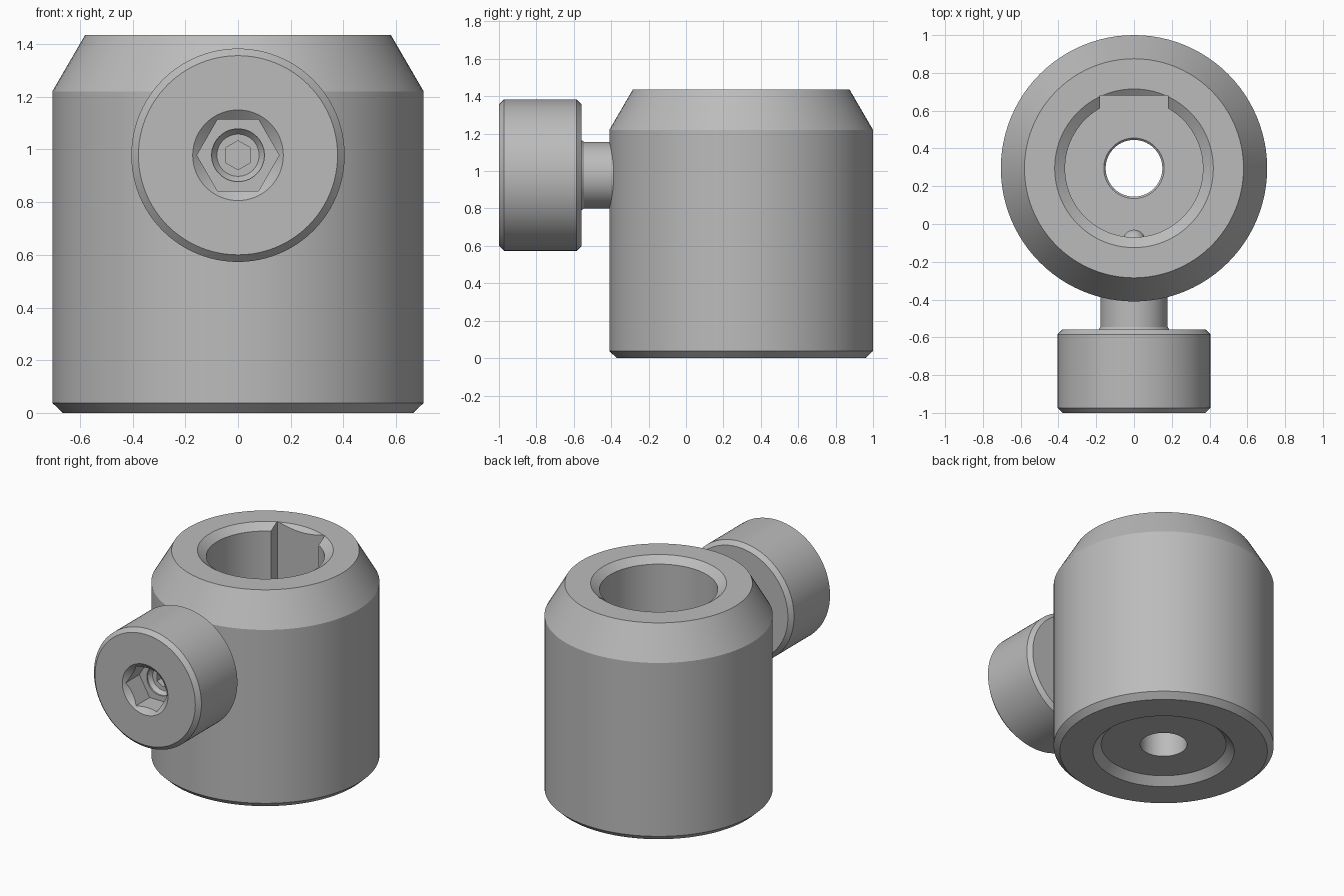
import bpy
import bmesh
import math
from mathutils import Matrix

SEGMENTS = 96
BODY_Y = 0.295      # axis of the collar
SCREW_Z = 0.978     # axis of the clamping knob

if "Cube" in bpy.data.objects:
    bpy.data.objects.remove(bpy.data.objects["Cube"], do_unlink=True)

steel = bpy.data.materials.new("grey steel")
steel.use_nodes = True
GREY = (0.5, 0.5, 0.5, 1)
steel.diffuse_color = GREY
steel.node_tree.nodes["Principled BSDF"].inputs["Base Color"].default_value = GREY

# Upright collar axis, and knob axis whose local z runs along +y
COLLAR = Matrix.Translation((0, BODY_Y, 0))
KNOB = Matrix.Translation((0, 0, SCREW_Z)) @ Matrix.Rotation(-math.pi / 2, 4, "X")


def finish(name, bm, matrix):
    bmesh.ops.transform(bm, matrix=matrix, verts=bm.verts)
    bmesh.ops.recalc_face_normals(bm, faces=bm.faces)
    mesh = bpy.data.meshes.new(name)
    bm.to_mesh(mesh)
    bm.free()
    mesh.materials.append(steel)
    obj = bpy.data.objects.new(name, mesh)
    bpy.context.collection.objects.link(obj)
    return obj


def lathe(name, profile, matrix, closed=False, segments=SEGMENTS, turn=0.0):
    """Spin (radius, height) points around the local z axis."""
    bm = bmesh.new()
    verts = [bm.verts.new((r, 0, h)) for r, h in profile]
    pairs = list(zip(verts, verts[1:]))
    if closed:
        pairs.append((verts[-1], verts[0]))
    edges = [bm.edges.new(p) for p in pairs]
    bmesh.ops.spin(bm, geom=verts + edges, axis=(0, 0, 1), cent=(0, 0, 0),
                   angle=math.tau, steps=segments)
    bmesh.ops.remove_doubles(bm, verts=bm.verts, dist=1e-5)
    return finish(name, bm, matrix @ Matrix.Rotation(turn, 4, "Z"))


def prism(name, radius, start, end, segments, turn=0.0):
    points = [(0, start), (radius, start), (radius, end), (0, end)]
    return lathe(name, points, KNOB, segments=segments, turn=turn)


def cut(obj, cutter):
    mod = obj.modifiers.new("cut", "BOOLEAN")
    mod.operation = "DIFFERENCE"
    mod.solver = "EXACT"
    mod.object = cutter
    select(obj)
    bpy.ops.object.modifier_apply(modifier=mod.name)
    bpy.data.objects.remove(cutter, do_unlink=True)


def select(obj):
    bpy.ops.object.select_all(action="DESELECT")
    obj.select_set(True)
    bpy.context.view_layer.objects.active = obj


# Collar: chamfered shell with a blind bore, drain hole and shallow base recess
FLOOR = 0.3
collar = lathe("collar", [
    (0.15, 0.05), (0.40, 0.05), (0.453, 0), (0.665, 0), (0.705, 0.038),
    (0.705, 1.22), (0.58, 1.435), (0.42, 1.435), (0.365, 1.395),
    (0.365, FLOOR), (0.16, FLOOR), (0.15, FLOOR - 0.01),
], COLLAR, closed=True)

# Keyway down the back of the bore
bm = bmesh.new()
bmesh.ops.create_cube(bm, size=1)
bottom, top = FLOOR + 0.004, 1.6
box = Matrix.Translation((0, 0.54, (bottom + top) / 2))
box = box @ Matrix.Diagonal((0.36, 0.28, top - bottom, 1))
cut(collar, finish("keyway_cutter", bm, box))

# Knob with neck, as one turned part
knob = lathe("clamp_knob", [
    (0, -1), (0.378, -1), (0.405, -0.973), (0.405, -0.585), (0.378, -0.558),
    (0.187, -0.558), (0.178, -0.545), (0.178, -0.2), (0, -0.2),
], KNOB)

# Countersunk hexagon socket, with a small socketed screw at its bottom
SOCKET = -0.84
cut(knob, lathe("countersink_cutter", [
    (0, -1.01), (0.184, -1.01), (0.13, -0.965), (0, -0.965)], KNOB))
cut(knob, prism("hex_cutter", 0.156, -1.02, SOCKET, 6))
cut(knob, lathe("screw_seat_cutter", [
    (0, SOCKET - 0.02), (0.10, SOCKET - 0.02), (0.10, SOCKET + 0.01),
    (0.08, SOCKET + 0.035), (0, SOCKET + 0.035)], KNOB))
cut(knob, prism("small_hex_cutter", 0.055, SOCKET - 0.03, SOCKET + 0.1, 6, math.pi / 6))

# Rounded pin that pokes into the bore
TIP_RADIUS, TIP_END = 0.06, -0.03
dome = [(TIP_RADIUS * math.cos(a), TIP_END - TIP_RADIUS + TIP_RADIUS * math.sin(a))
        for a in (math.pi / 2 * i / 8 for i in range(8))]
pin = lathe("clamp_pin", [(0, -0.25), (TIP_RADIUS, -0.25)] + dome + [(0, TIP_END)],
            KNOB, segments=32)

for part in (collar, knob, pin):
    select(part)
    bpy.ops.object.shade_smooth_by_angle(angle=math.radians(20))
